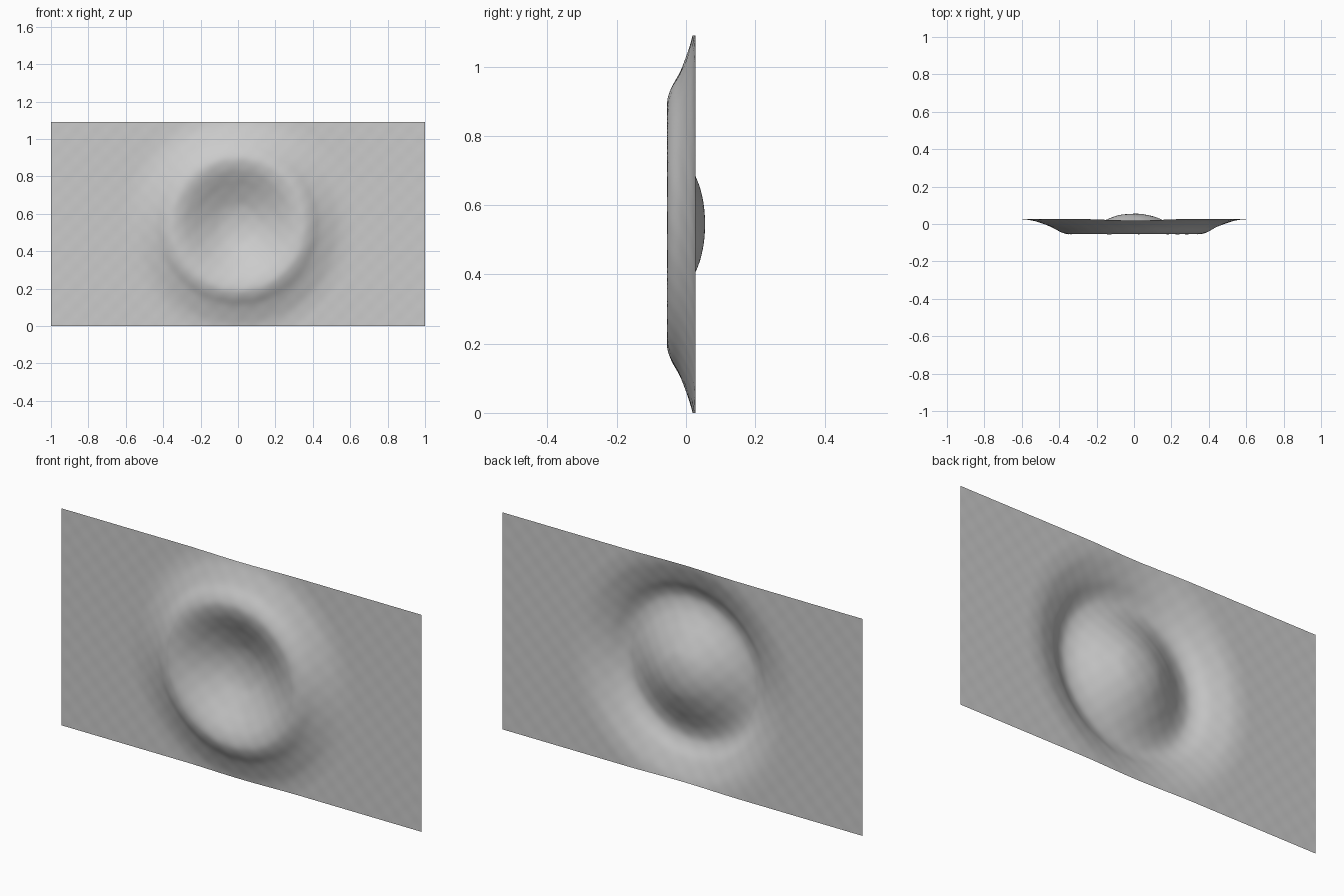
import bpy, bmesh, math

if "Cube" in bpy.data.objects:
    bpy.data.objects.remove(bpy.data.objects["Cube"])

W, H = 2.0, 1.09
CZ = H / 2
NX, NZ = 160, 88

# Radial ripple profile: (distance from centre, depth along y)
PROFILE = [(0, .055), (.05, .052), (.10, .042), (.14, .027), (.20, .0), (.25, -.025),
           (.30, -.046), (.35, -.0545), (.39, -.044), (.44, -.017), (.50, .006),
           (.545, .019), (.60, .026), (.66, .027), (2.0, .027)]


def slope(i):
    a, b = PROFILE[max(i - 1, 0)], PROFILE[min(i + 1, len(PROFILE) - 1)]
    if i == 0 or i >= len(PROFILE) - 2:
        return 0.0
    return (b[1] - a[1]) / (b[0] - a[0])


def depth(r):
    # Smooth cubic interpolation through the profile
    for i in range(len(PROFILE) - 1):
        (r0, y0), (r1, y1) = PROFILE[i], PROFILE[i + 1]
        if r <= r1:
            d = r1 - r0
            t = (r - r0) / d
            return ((2*t**3 - 3*t**2 + 1) * y0 + (t**3 - 2*t**2 + t) * d * slope(i)
                    + (3*t**2 - 2*t**3) * y1 + (t**3 - t**2) * d * slope(i + 1))
    return PROFILE[-1][1]


# Upright thin sheet with a circular ripple and faint woven texture
bm = bmesh.new()
bmesh.ops.create_grid(bm, x_segments=NX, y_segments=NZ, size=1)
for v in bm.verts:
    x, z = v.co.x * W / 2, (v.co.y + 1) * H / 2
    weave = 0.0005 * math.sin(60 * x) * math.sin(60 * z)
    v.co = (x, depth(math.hypot(x, z - CZ)) + weave, z)
bmesh.ops.recalc_face_normals(bm, faces=bm.faces)
bm.faces.ensure_lookup_table()
if bm.faces[0].normal.y > 0:
    bmesh.ops.reverse_faces(bm, faces=bm.faces)
for f in bm.faces:
    f.smooth = True
mesh = bpy.data.meshes.new("rippled_sheet")
bm.to_mesh(mesh)
bm.free()
sheet = bpy.data.objects.new("rippled_sheet", mesh)
bpy.context.collection.objects.link(sheet)
